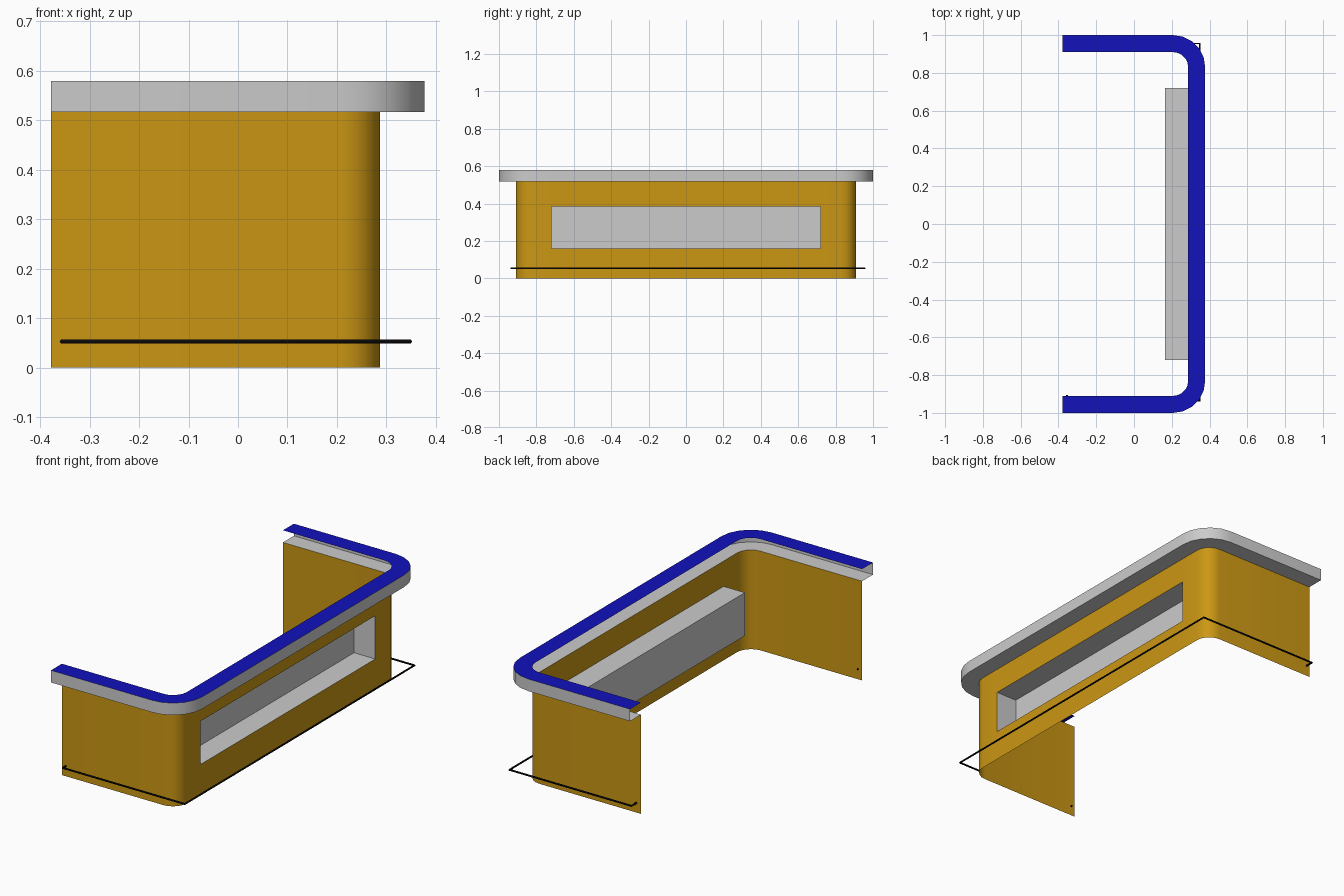
import bpy, bmesh, math

if "Cube" in bpy.data.objects:
    bpy.data.objects.remove(bpy.data.objects["Cube"])

END_X, FRONT_X, SIDE_Y, RADIUS = -0.378, 0.287, 0.91, 0.08
WALL_TOP, LEDGE_TOP, OVERHANG = 0.517, 0.58, 0.09
OPEN_Y, OPEN_Z, RECESS_X = 0.72, (0.16, 0.385), 0.165
SEGMENTS = 5


def material(name, color):
    mat = bpy.data.materials.new(name)
    mat.diffuse_color = (*color, 1)
    mat.use_nodes = True
    mat.node_tree.nodes["Principled BSDF"].inputs["Base Color"].default_value = mat.diffuse_color
    return mat


def finish(name, bm, mat=None):
    mesh = bpy.data.meshes.new(name)
    bm.to_mesh(mesh)
    bm.free()
    obj = bpy.data.objects.new(name, mesh)
    bpy.context.collection.objects.link(obj)
    if mat:
        mesh.materials.append(mat)
    bpy.ops.object.select_all(action='DESELECT')
    obj.select_set(True)
    bpy.context.view_layer.objects.active = obj
    bpy.ops.object.shade_smooth_by_angle(angle=math.radians(30))
    return obj


def u_path(offset):
    """Rounded U outline, open towards -x, pushed outwards by offset."""
    cx, cy, r = FRONT_X - RADIUS, SIDE_Y - RADIUS, RADIUS + offset
    arc = [(cx + r * math.sin(a), cy + r * math.cos(a))
           for a in (math.pi / 2 * i / SEGMENTS for i in range(SEGMENTS + 1))]
    half = [(END_X, cy + r)] + arc + [(cx + r, OPEN_Y)]
    return [(x, -y) for x, y in half] + half[::-1]


def sweep(name, section, mat=None, skip=None):
    """Sweep an open (offset, z) section along the U; skip(i, j) leaves a hole."""
    bm = bmesh.new()
    rows = [[bm.verts.new((x, y, z)) for x, y in u_path(off)] for off, z in section]
    for j, (a, b) in enumerate(zip(rows, rows[1:])):
        for i in range(len(a) - 1):
            if not (skip and skip(i, j)):
                bm.faces.new((a[i], a[i + 1], b[i + 1], b[i]))
    return finish(name, bm, mat)


wood = material("wood", (0.6, 0.31, 0.007))
blue = material("blue", (0.006, 0.006, 0.5))
black = material("black", (0.003, 0.003, 0.003))

# Thin counter wall with a display opening in the long front
middle = len(u_path(0)) // 2 - 1
sweep("counter_wall", [(0, 0), (0, OPEN_Z[0]), (0, OPEN_Z[1]), (0, WALL_TOP)], wood,
      skip=lambda i, j: i == middle and j == 1)

# Overhanging ledge: underside and outer edge, then the coloured worktop
sweep("ledge_edge", [(0, WALL_TOP), (OVERHANG, WALL_TOP), (OVERHANG, LEDGE_TOP)])
sweep("worktop", [(OVERHANG, LEDGE_TOP), (0, LEDGE_TOP)], blue)

# Display recess: box with its outer face removed, facing into the cavity
bm = bmesh.new()
bmesh.ops.create_cube(bm, size=1)
for v in bm.verts:
    v.co = (FRONT_X if v.co.x > 0 else RECESS_X,
            math.copysign(OPEN_Y, v.co.y),
            OPEN_Z[1] if v.co.z > 0 else OPEN_Z[0])
bm.normal_update()
bmesh.ops.delete(bm, geom=[f for f in bm.faces if f.normal.x > 0.9], context='FACES')
bmesh.ops.reverse_faces(bm, faces=bm.faces[:])
finish("display_recess", bm)

# Foot rail: thin rod round the base, its ends turned into the wall
points = [(-0.355, -0.905), (-0.355, -0.935), (0.348, -0.935),
          (0.348, 0.956), (-0.355, 0.956), (-0.355, 0.915)]
curve = bpy.data.curves.new("foot_rail", 'CURVE')
curve.dimensions = '3D'
curve.bevel_depth = 0.005
curve.bevel_resolution = 1
curve.use_fill_caps = True
spline = curve.splines.new('POLY')
spline.points.add(len(points) - 1)
for p, (x, y) in zip(spline.points, points):
    p.co = (x, y, 0.053, 1)
curve.materials.append(black)
rail = bpy.data.objects.new("foot_rail", curve)
bpy.context.collection.objects.link(rail)
